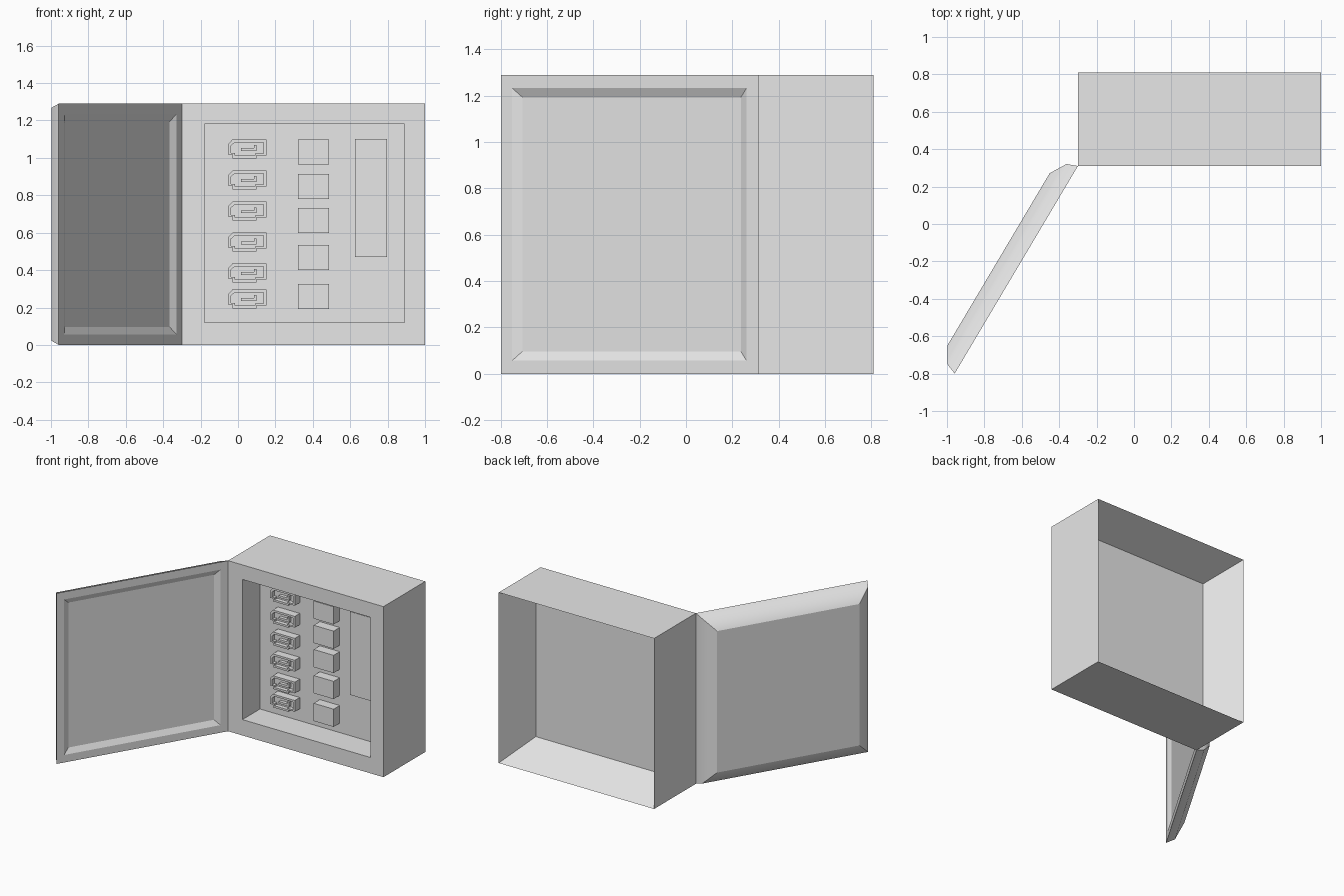
import bpy, bmesh, math

cube = bpy.data.objects.get("Cube")
if cube:
    bpy.data.objects.remove(cube, do_unlink=True)

grey = bpy.data.materials.new("light grey")
grey.use_nodes = True
grey.diffuse_color = (0.8, 0.8, 0.8, 1)
grey.node_tree.nodes["Principled BSDF"].inputs["Base Color"].default_value = (0.8, 0.8, 0.8, 1)


def rect(x0, x1, z0, z1, inset=0.0):
    """Rectangle outline, counter-clockwise seen from the front."""
    x0, x1, z0, z1 = x0 + inset, x1 - inset, z0 + inset, z1 - inset
    return [(x0, z0), (x1, z0), (x1, z1), (x0, z1)]


def loft(name, rings, soft_ring=None):
    """Skin (outline, y) rings from back to front and cap both ends."""
    bm = bmesh.new()
    loops = [[bm.verts.new((x, y, z)) for x, z in outline] for outline, y in rings]
    count = len(loops[0])
    bm.faces.new(loops[0][::-1])
    for a, b in zip(loops, loops[1:]):
        for i in range(count):
            j = (i + 1) % count
            bm.faces.new((a[i], a[j], b[j], b[i]))
    bm.faces.new(loops[-1])
    # Only the chosen ring is rounded off; every other edge stays sharp
    if soft_ring is not None:
        soft = set(loops[soft_ring])
        for face in bm.faces:
            face.smooth = True
        for edge in bm.edges:
            edge.smooth = all(v in soft for v in edge.verts)
    mesh = bpy.data.meshes.new(name)
    bm.to_mesh(mesh)
    bm.free()
    mesh.materials.append(grey)
    obj = bpy.data.objects.new(name, mesh)
    bpy.context.collection.objects.link(obj)
    return obj


HEIGHT = 1.29
FRONT, PANEL, BACK = 0.31, 0.52, 0.81

# Cabinet: framed recess in front, tapered hollow behind
shell = rect(-0.3, 1, 0, HEIGHT)
opening = rect(-0.18, 0.89, 0.12, 1.18)
loft("cabinet", [(opening, PANEL + 0.004), (shell, BACK), (shell, FRONT),
                 (opening, FRONT), (opening, PANEL)])

# Door: bevelled outer side, shallow tray inside, swung open on its hinge
door_rings = [(0.11, 0.11), (0.022, 0.058), (0, 0), (0.057, 0), (0.097, 0.02)]
door = loft("door", [(rect(-1.29, 0, 0, HEIGHT, inset), y) for inset, y in door_rings],
            soft_ring=1)
door.location = (-0.3, FRONT, 0)
door.rotation_euler.z = math.radians(59.3)

# Socket column: notched housing with a pocket and a hooked tongue
housing = [(-0.103, -0.03), (-0.08, -0.03), (-0.08, -0.05), (0.05, -0.05), (0.05, -0.035),
           (0.103, -0.035), (0.103, 0.05), (-0.08, 0.05), (-0.103, 0.025)]
pocket = [(x * 0.84, z * 0.7) for x, z in housing]
tongue = [(-0.035, -0.012), (0.05, -0.012), (0.05, 0.02), (0.036, 0.02),
          (0.036, 0.004), (-0.035, 0.004)]
for n, z in enumerate((1.048, 0.882, 0.716, 0.55, 0.385, 0.246), 1):
    socket = loft(f"socket_{n}", [(housing, PANEL), (housing, 0.46), (pocket, 0.46), (pocket, 0.49)])
    pin = loft(f"socket_tongue_{n}", [(tongue, 0.495), (tongue, 0.465)])
    socket.location = pin.location = (0.05, 0, z)

# Switch blocks
for n, z in enumerate((1.032, 0.848, 0.665, 0.468, 0.258), 1):
    block = rect(0.32, 0.487, z - 0.067, z + 0.067)
    loft(f"switch_{n}", [(block, PANEL), (block, 0.447)])

# Tall cover block
cover = rect(0.625, 0.796, 0.47, 1.1)
loft("tall_cover", [(cover, PANEL), (cover, 0.447)])
